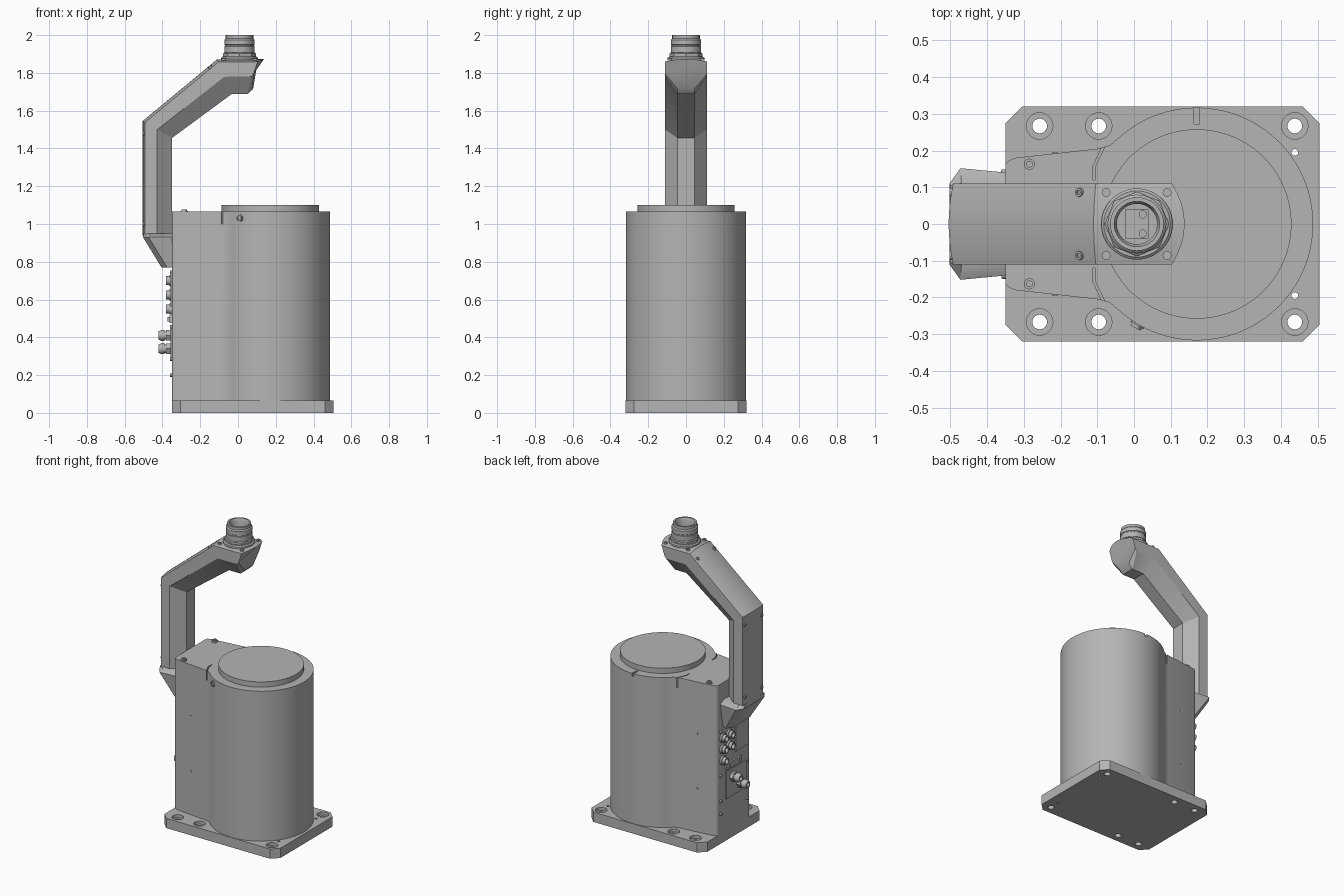
import bpy, bmesh
from math import cos, sin, pi, radians
from mathutils import Vector

cube = bpy.data.objects.get("Cube")
if cube:
    bpy.data.objects.remove(cube, do_unlink=True)

grey = bpy.data.materials.new("machine_grey")
grey.use_nodes = True
grey.diffuse_color = (0.46, 0.46, 0.46, 1)
grey.node_tree.nodes["Principled BSDF"].inputs["Base Color"].default_value = (0.46, 0.46, 0.46, 1)
parts = []


def loft(bm, rings):
    """Skin a list of equal-length rings and cap both ends."""
    loops = [[bm.verts.new(p) for p in ring] for ring in rings]
    n = len(loops[0])
    for a, b in zip(loops, loops[1:]):
        for i in range(n):
            j = (i + 1) % n
            bm.faces.new((a[i], a[j], b[j], b[i]))
    bm.faces.new(loops[0][::-1])
    bm.faces.new(loops[-1])


def turned(profile, centre, axis=(0, 0, 1), sides=24):
    """Rings for a turned solid; profile is (radius, distance along axis)."""
    q = Vector(axis).to_track_quat('Z', 'Y')
    c = Vector(centre)
    return [[c + q @ Vector((r * cos(2 * pi * i / sides), r * sin(2 * pi * i / sides), h))
             for i in range(sides)] for r, h in profile]


def prism(outline, z0, z1):
    return [[(x, y, z) for x, y in outline] for z in (z0, z1)]


def block(x0, x1, y0, y1, z0, z1):
    return prism([(x0, y0), (x1, y0), (x1, y1), (x0, y1)], z0, z1)


def make(name, *solids):
    bm = bmesh.new()
    for rings in solids:
        loft(bm, rings)
    bmesh.ops.recalc_face_normals(bm, faces=bm.faces)
    mesh = bpy.data.meshes.new(name)
    bm.to_mesh(mesh)
    bm.free()
    mesh.materials.append(grey)
    ob = bpy.data.objects.new(name, mesh)
    bpy.context.collection.objects.link(ob)
    parts.append(ob)
    return ob


def cut(ob, *solids):
    """Subtract solids from an object and discard the cutter."""
    tool = make("cutter", *solids)
    parts.remove(tool)
    tool.hide_render = True
    mod = ob.modifiers.new("cut", 'BOOLEAN')
    mod.operation, mod.solver, mod.object = 'DIFFERENCE', 'EXACT', tool
    bpy.context.view_layer.objects.active = ob
    bpy.ops.object.modifier_apply(modifier=mod.name)
    bpy.data.objects.remove(tool, do_unlink=True)


def mirrored(half):
    """Close an outline that is given for +y only."""
    return half + [(x, -y) for x, y in reversed(half)]


# Base plate with counterbored mounting holes and dowel holes
plate = make("base_plate", prism(mirrored(
    [(-0.35, 0.275), (-0.305, 0.32), (0.46, 0.32), (0.505, 0.275)]), 0, 0.065))
holes = []
for s in (-1, 1):
    for x in (-0.257, -0.096, 0.438):
        holes.append(turned([(0.02, -0.02), (0.02, 0.045), (0.036, 0.045), (0.036, 0.09)],
                            (x, s * 0.267, 0)))
    holes.append(turned([(0.009, -0.02), (0.009, 0.09)], (0.438, s * 0.195, 0), sides=16))
cut(plate, *holes)

# Body: round housing blended into the rear box
CX, R, TOP = 0.171, 0.317, 1.065
half = [(-0.35, 0.162), (-0.345, 0.17), (-0.325, 0.18), (-0.1, 0.205), (-0.065, 0.215)]
half += [(CX + R * cos(radians(a)), R * sin(radians(a))) for a in range(129, 0, -3)]
body = make("body_housing", prism(mirrored(half), 0.065, TOP))
grooves = [block(CX - 0.007, CX + 0.007, 0.272, 0.33, 1.045, 1.1)]
for s in (-1, 1):
    grooves.append(prism([(-0.112, s * 0.12), (-0.106, s * 0.12), (-0.106, s * 0.155),
                          (-0.07, s * 0.23), (-0.078, s * 0.23), (-0.112, s * 0.157)], 1.0, 1.1))
cut(body, *grooves)
make("top_cap", turned([(0.258, TOP), (0.258, 1.1)], (CX, 0, 0), sides=96))

# Screws and plugs on the body
fasteners = []
SCREW = [(0.02, 0), (0.02, 0.004), (0.015, 0.004), (0.015, 0.012), (0.008, 0.012), (0.008, 0.006)]
for s in (-1, 1):
    fasteners.append(turned(SCREW, (-0.285, s * 0.163, TOP)))
    for z in (0.355, 0.72):
        fasteners.append(turned([(0.008, -0.003), (0.008, 0.003)], (-0.215, s * 0.192, z), (0, s, 0), 16))
fasteners.append(turned(SCREW, (0.01, -0.273, 1.03), (-0.5, -0.86, 0)))
make("body_screws", *fasteners)

# Cable arm: one section swept along outer and inner edge stations
section = [(0.08 * (k / 4) ** 2, 0.11 * k / 4) for k in range(-4, 5)]
section += [(0.5, 0.11), (1, 0.045), (1, -0.045), (0.5, -0.11)]
stations = [  # outer x, z, inner x, z, end bow
    (-0.505, 0.94, -0.35, 0.94, 0),
    (-0.505, 1.545, -0.35, 1.455, 0),
    (-0.11, 1.872, -0.035, 1.687, 0),
    (0.09, 1.873, 0.05, 1.687, 0),
    (0.138, 1.873, 0.085, 1.715, 0.03)]
make("cable_arm", *[[[(ox + t * (ix - ox) - bow * (y / 0.11) ** 2, y, oz + t * (iz - oz))
                      for t, y in section] for ox, oz, ix, iz, bow in stations]])


# Flared hood joining the arm to the rear panel
def hood_ring(x, flat, wide, z, lean=0.0):
    pts = mirrored([(x, flat), (x + 0.03, wide), (-0.348, wide - 0.012)])
    return [(px, py, z - lean * (px + 0.348)) for px, py in pts]


make("arm_hood", [hood_ring(-0.5, 0.105, 0.112, 0.95), hood_ring(-0.503, 0.11, 0.152, 0.93),
                  hood_ring(-0.405, 0.09, 0.12, 0.77)])

# Round connector on the arm head, with an open bore
HX = 0.008
make("connector_flange", turned([(0.097, 1.868), (0.097, 1.88), (0.09, 1.886)], (HX, 0, 0), sides=48))
make("connector_nut", turned([(0.075, 1.88), (0.088, 1.888), (0.088, 1.902), (0.08, 1.908)],
                             (HX, 0, 0), sides=8))
make("connector_shell", turned(
    [(0.074, 1.88), (0.074, 1.905), (0.08, 1.908), (0.08, 1.94), (0.077, 1.942), (0.077, 1.948),
     (0.08, 1.95), (0.08, 1.975), (0.073, 1.982), (0.073, 2.0), (0.062, 2.0), (0.055, 1.985),
     (0.055, 1.91)], (HX, 0, 0), sides=48))
make("connector_insert", block(-0.025, 0.04, -0.04, 0.04, 1.905, 1.93),
     *[turned([(0.011, 0), (0.011, 0.006)], (0.024, s * 0.026, 1.93), sides=16) for s in (-1, 1)])

# Head and arm cover screws
small = [(0.012, -0.003), (0.012, 0.006), (0.006, 0.006), (0.006, 0.002)]
make("arm_screws", *[turned(small, (x, s * 0.086, 1.869), sides=16)
                     for x in (-0.076, 0.09) for s in (-1, 1)],
     *[turned(small, (-0.148, s * 0.086, 1.83), (-0.65, 0, 0.76), 16) for s in (-1, 1)],
     *[turned(small, (-0.496, s * 0.086, z), (-1, 0, 0), 16) for s in (-1, 1) for z in (1.0, 1.48)])

# Rear panel: plates, sockets, data port and cable glands
BACK = (-1, 0, 0)
make("panel_plates", block(-0.358, -0.349, -0.15, -0.015, 0.56, 0.74),
     block(-0.357, -0.349, -0.135, 0.085, 0.28, 0.46))
make("panel_sockets", *[turned(
    [(0.03, 0), (0.03, 0.012), (0.024, 0.012), (0.024, 0.032), (0.017, 0.032), (0.017, 0.012)],
    (-0.35, y, z), BACK) for y, z in ((0.115, 0.7), (0.045, 0.7), (0.115, 0.625), (0.045, 0.625),
                                      (0.115, 0.55))])
make("data_port", block(-0.362, -0.349, -0.07, 0.09, 0.475, 0.515),
     block(-0.372, -0.36, -0.04, 0.06, 0.483, 0.507))
glands = []
for y, z in ((0.02, 0.41), (-0.055, 0.34)):
    glands.append(turned([(0.032, 0), (0.032, 0.025)], (-0.355, y, z), BACK, 6))
    glands.append(turned([(0.022, 0), (0.022, 0.035)], (-0.355, y, z), BACK))
    glands.append(turned([(0.029, 0.033), (0.029, 0.05), (0.022, 0.065), (0.014, 0.065), (0.014, 0.045)],
                         (-0.355, y, z), BACK))
make("cable_glands", *glands)
make("panel_screws", *[turned([(0.009, 0), (0.009, 0.012)], (-0.349, y, z), BACK, 16)
                       for y in (-0.14, 0.14) for z in (0.2, 0.285, 0.455, 0.745)])

# Smooth the round surfaces and keep edges crisp
bpy.ops.object.select_all(action='DESELECT')
for ob in parts:
    ob.select_set(True)
bpy.context.view_layer.objects.active = parts[0]
bpy.ops.object.shade_smooth_by_angle(angle=radians(30))
